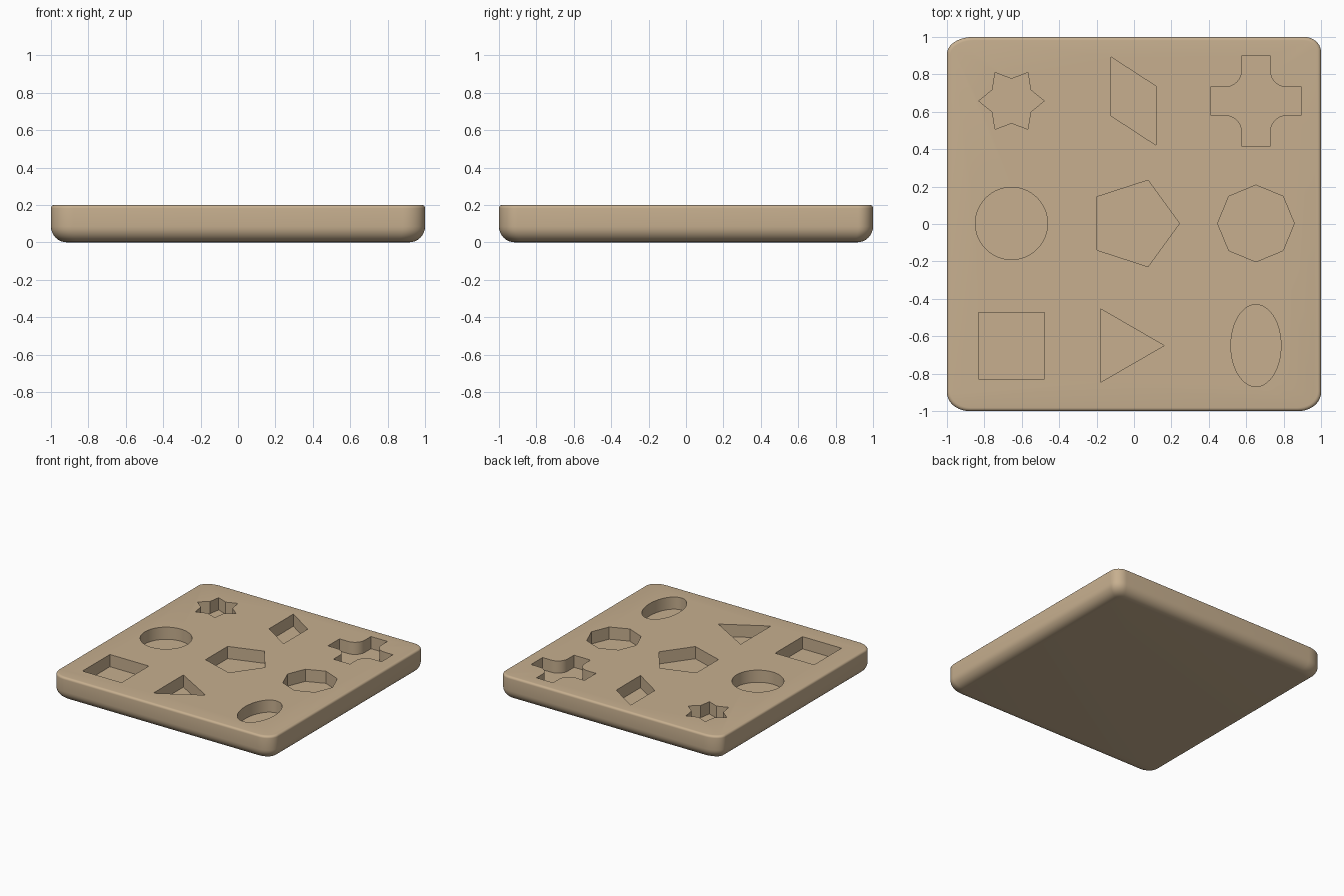
import bpy, bmesh
from math import sin, cos, pi, radians

if "Cube" in bpy.data.objects:
    bpy.data.objects.remove(bpy.data.objects["Cube"])

tan = bpy.data.materials.new("tan wood")
tan.diffuse_color = (0.57, 0.43, 0.275, 1)
tan.use_nodes = True
tan.node_tree.nodes["Principled BSDF"].inputs["Base Color"].default_value = tan.diffuse_color

TOP, FLOOR = 0.2, 0.1


def make_object(name, bm):
    bmesh.ops.recalc_face_normals(bm, faces=bm.faces)
    me = bpy.data.meshes.new(name)
    bm.to_mesh(me)
    bm.free()
    me.materials.append(tan)
    ob = bpy.data.objects.new(name, me)
    bpy.context.collection.objects.link(ob)
    return ob


def loft(bm, rings):
    rows = [[bm.verts.new(p) for p in r] for r in rings]
    n = len(rows[0])
    for a, b in zip(rows, rows[1:]):
        for i in range(n):
            j = (i + 1) % n
            bm.faces.new((a[i], a[j], b[j], b[i]))
    bm.faces.new(rows[0][::-1])
    bm.faces.new(rows[-1])


def outline(inset, z):
    # rounded square; corner radii differ slightly: +x+y, -x+y, -x-y, +x-y
    corners = [(1, 1, .09, .08), (-1, 1, .14, .09), (-1, -1, .12, .10), (1, -1, .12, .10)]
    pts = []
    h = 1 - inset
    for k, (sx, sy, rx, ry) in enumerate(corners):
        rx, ry = max(rx - inset * .6, .03), max(ry - inset * .6, .03)
        for i in range(11):
            a = pi / 2 * (k + i / 10)
            pts.append((sx * (h - rx) + rx * cos(a), sy * (h - ry) + ry * sin(a), z))
    return pts


# Board body: wide rounding below, small rounding above
bm = bmesh.new()
R, r, n = 0.085, 0.018, 8
prof = [(R * (1 - sin(pi / 2 * i / n)), R * (1 - cos(pi / 2 * i / n))) for i in range(n + 1)]
prof += [(r * (1 - cos(pi / 2 * i / 5)), TOP - r * (1 - sin(pi / 2 * i / 5))) for i in range(6)]
loft(bm, [outline(d, z) for d, z in prof])
board = make_object("puzzle_board", bm)


# Pocket outlines
def ngon(cx, cy, rx, sides, ry=None):
    ry = ry or rx
    return [(cx + rx * cos(2 * pi * i / sides), cy + ry * sin(2 * pi * i / sides)) for i in range(sides)]


def star(cx, cy, ro, ri, tips):
    return [(cx + (ri if i % 2 else ro) * cos(pi * i / tips),
             cy + (ri if i % 2 else ro) * sin(pi * i / tips)) for i in range(2 * tips)]


def cross(cx, cy, arm, w, f):
    pts = []
    for k in range(4):
        c, s = round(cos(k * pi / 2)), round(sin(k * pi / 2))
        quarter = [(arm, -w), (arm, w)]
        for i in range(11):
            a = radians(270 - 9 * i)
            quarter.append((w + f + f * cos(a), w + f + f * sin(a)))
        pts += [(cx + x * c - y * s, cy + x * s + y * c) for x, y in quarter]
    return pts


pockets = [
    star(-.655, .658, .175, .118, 6),
    [(-.122, .892), (-.122, .578), (.117, .422), (.117, .737)],
    cross(.652, .657, .243, .075, .09),
    ngon(-.655, .003, .193, 64),
    ngon(0, .003, .243, 5),
    ngon(.652, .003, .205, 8),
    [(-.832, -.828), (-.478, -.828), (-.478, -.473), (-.832, -.473)],
    ngon(-.065, -.65, .226, 3),
    ngon(.652, -.65, .134, 64, .219),
]

# Cut all pockets into the board
bm = bmesh.new()
for p in pockets:
    loft(bm, [[(x, y, z) for x, y in p] for z in (FLOOR, TOP + .1)])
cutter = make_object("pocket_cutter", bm)
cutter.hide_render = True

mod = board.modifiers.new("pockets", 'BOOLEAN')
mod.operation = 'DIFFERENCE'
mod.solver = 'EXACT'
mod.object = cutter
bpy.context.view_layer.objects.active = board
board.select_set(True)
cutter.select_set(False)
bpy.ops.object.modifier_apply(modifier=mod.name)
bpy.data.objects.remove(cutter)
bpy.ops.object.shade_smooth_by_angle(angle=radians(30))
